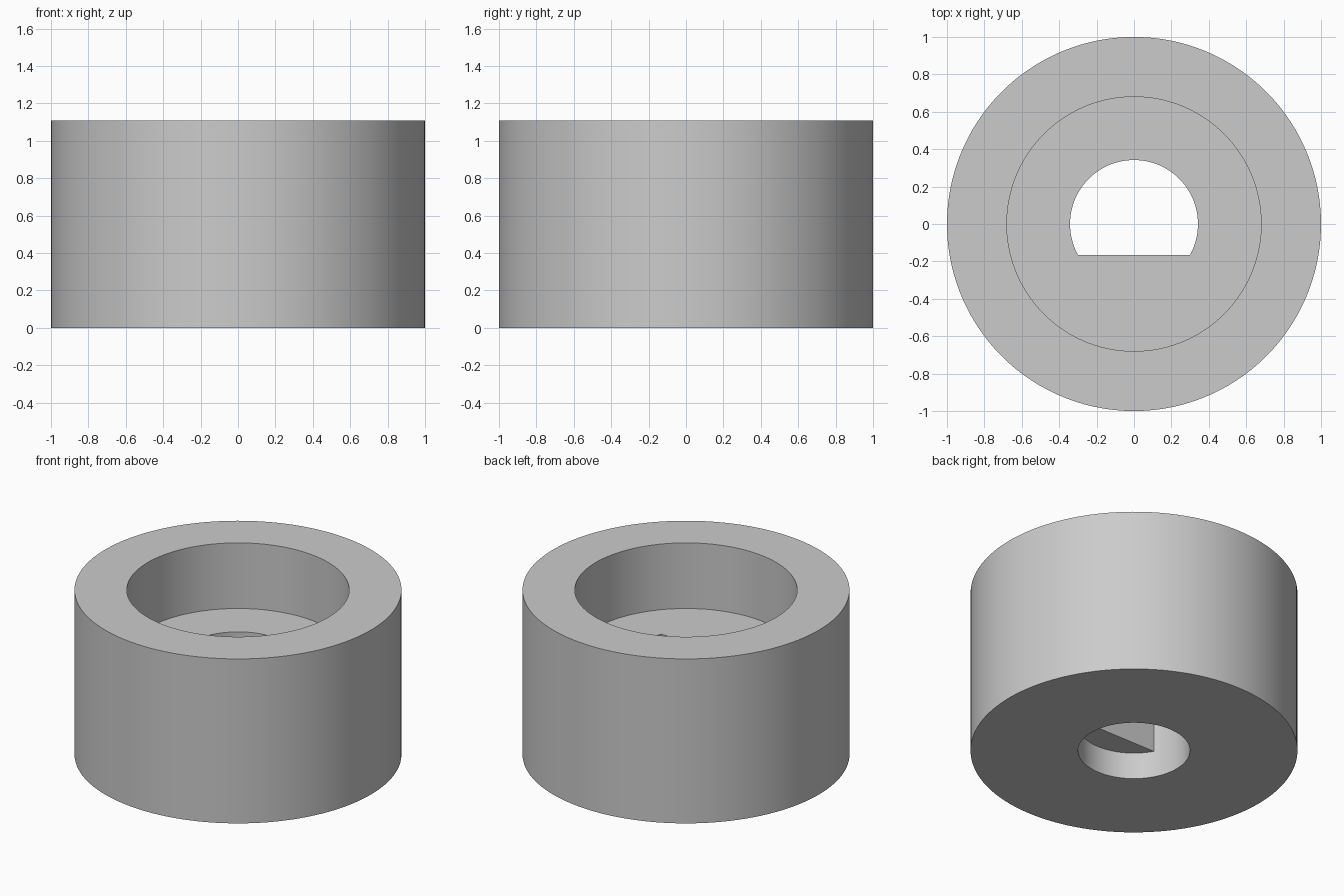
import bpy, bmesh, math

cube = bpy.data.objects.get("Cube")
if cube:
    bpy.data.objects.remove(cube, do_unlink=True)

# Dimensions
HEIGHT, FLOOR, LEDGE = 1.11, 0.667, 0.18
OUTER, RECESS, BORE, FLAT = 1.0, 0.68, 0.342, -0.167

# Angles shared by all rings, with points exactly at both ends of the bore's flat
corner = math.asin(FLAT / BORE)
upper, lower = 88, 40
sweep = math.pi - 2 * corner
angles = [corner + sweep * i / upper for i in range(upper)]
angles += [corner + sweep + (2 * math.pi - sweep) * i / lower for i in range(lower)]

bm = bmesh.new()


def ring(radius, z, flat=-9):
    """Circle of points, cut off straight below y = flat."""
    return [bm.verts.new((radius * math.cos(a), max(radius * math.sin(a), flat), z))
            for a in angles]


# Closed cross-section: outer wall, rim, recess, D-shaped bore, ledge, round bore
rings = [
    ring(OUTER, 0), ring(OUTER, HEIGHT),
    ring(RECESS, HEIGHT), ring(RECESS, FLOOR),
    ring(BORE, FLOOR, FLAT), ring(BORE, LEDGE, FLAT),
    ring(BORE, LEDGE), ring(BORE, 0),
]
count = len(angles)
for k, low in enumerate(rings):
    high = rings[(k + 1) % len(rings)]
    for i in range(count):
        j = (i + 1) % count
        bm.faces.new((low[i], low[j], high[j], high[i]))

# The ledge exists only under the flat; weld the rest of its rings together
bmesh.ops.remove_doubles(bm, verts=bm.verts, dist=1e-5)
bmesh.ops.recalc_face_normals(bm, faces=bm.faces)
mesh = bpy.data.meshes.new("collar")
bm.to_mesh(mesh)
bm.free()

collar = bpy.data.objects.new("collar", mesh)
bpy.context.collection.objects.link(collar)

# Plain grey material
grey = bpy.data.materials.new("light grey")
grey.use_nodes = True
colour = (0.6, 0.6, 0.6, 1)
grey.diffuse_color = colour
grey.node_tree.nodes["Principled BSDF"].inputs["Base Color"].default_value = colour
mesh.materials.append(grey)

# Smooth walls with sharp rims
bpy.ops.object.select_all(action="DESELECT")
collar.select_set(True)
bpy.context.view_layer.objects.active = collar
bpy.ops.object.shade_smooth_by_angle(angle=math.radians(30))
